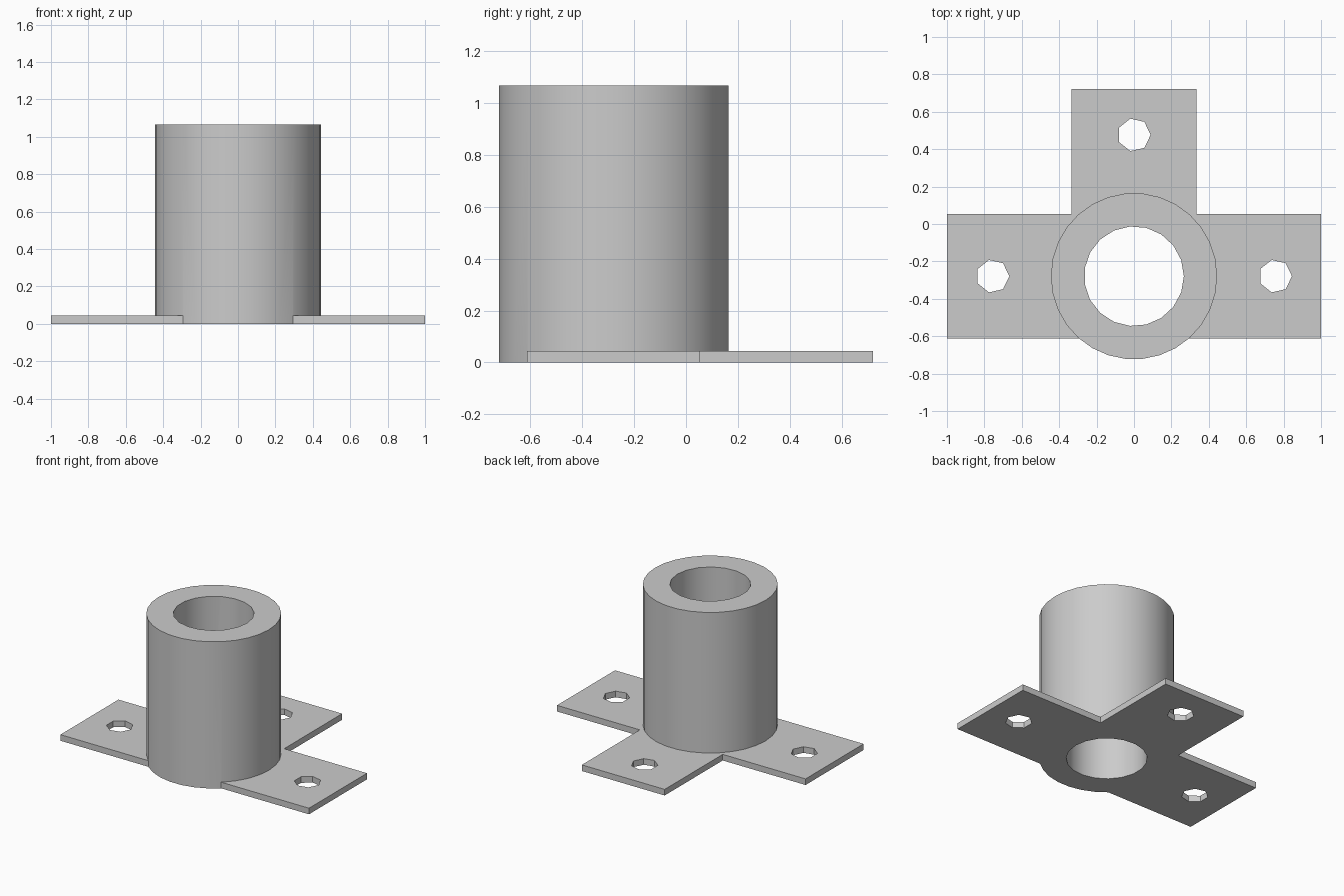
import bpy, bmesh, math

cube = bpy.data.objects.get("Cube")
if cube:
    bpy.data.objects.remove(cube, do_unlink=True)

U = 2 / 45                                # one design unit; the flange spans 45
CY = -(22.5 - 10 * math.cos(math.radians(6))) / 2   # sleeve axis, in units

grey = bpy.data.materials.new("plain grey")
grey.use_nodes = True
grey.diffuse_color = (0.6, 0.6, 0.6, 1)
grey.node_tree.nodes["Principled BSDF"].inputs["Base Color"].default_value = (0.6, 0.6, 0.6, 1)


def prism(name, outline, z0, z1):
    """Extrude a flat outline, given in units about the sleeve axis."""
    bm = bmesh.new()
    face = bm.faces.new([bm.verts.new((x * U, (y + CY) * U, z0 * U)) for x, y in outline])
    top = bmesh.ops.extrude_face_region(bm, geom=[face])["geom"]
    verts = [v for v in top if isinstance(v, bmesh.types.BMVert)]
    bmesh.ops.translate(bm, verts=verts, vec=(0, 0, (z1 - z0) * U))
    bmesh.ops.recalc_face_normals(bm, faces=bm.faces)
    mesh = bpy.data.meshes.new(name)
    bm.to_mesh(mesh)
    bm.free()
    mesh.materials.append(grey)
    obj = bpy.data.objects.new(name, mesh)
    bpy.context.collection.objects.link(obj)
    return obj


def ring(radius, sides, cx=0, cy=0):
    step = math.tau / sides
    return [(cx + radius * math.cos(i * step), cy + radius * math.sin(i * step))
            for i in range(sides)]


def combine(target, tool, operation):
    tool.hide_render = True
    mod = target.modifiers.new(operation.lower(), "BOOLEAN")
    mod.operation, mod.solver, mod.object = operation, "EXACT", tool
    bpy.context.view_layer.objects.active = target
    bpy.ops.object.modifier_apply(modifier=mod.name)
    bpy.data.objects.remove(tool, do_unlink=True)


# Three-armed flange joined to the upright sleeve
right_half = [(22.5, -7.5), (22.5, 7.5), (7.5, 7.5), (7.5, 22.5)]
outline = right_half + [(-x, y) for x, y in reversed(right_half)]
bracket = prism("flanged_sleeve", outline, 0, 1)
combine(bracket, prism("sleeve", ring(10, 30), 0, 24), "UNION")

# Through bore and one screw hole per arm
combine(bracket, prism("bore_cutter", ring(6, 19), -1, 25), "DIFFERENCE")
for x, y in ((-17, 0), (17, 0), (0, 17)):
    combine(bracket, prism("screw_hole_cutter", ring(2, 7, x, y), -1, 2), "DIFFERENCE")

# Smooth round walls, crisp edges elsewhere
bpy.ops.object.select_all(action="DESELECT")
bracket.select_set(True)
bpy.context.view_layer.objects.active = bracket
bpy.ops.object.shade_smooth_by_angle(angle=math.radians(30))
